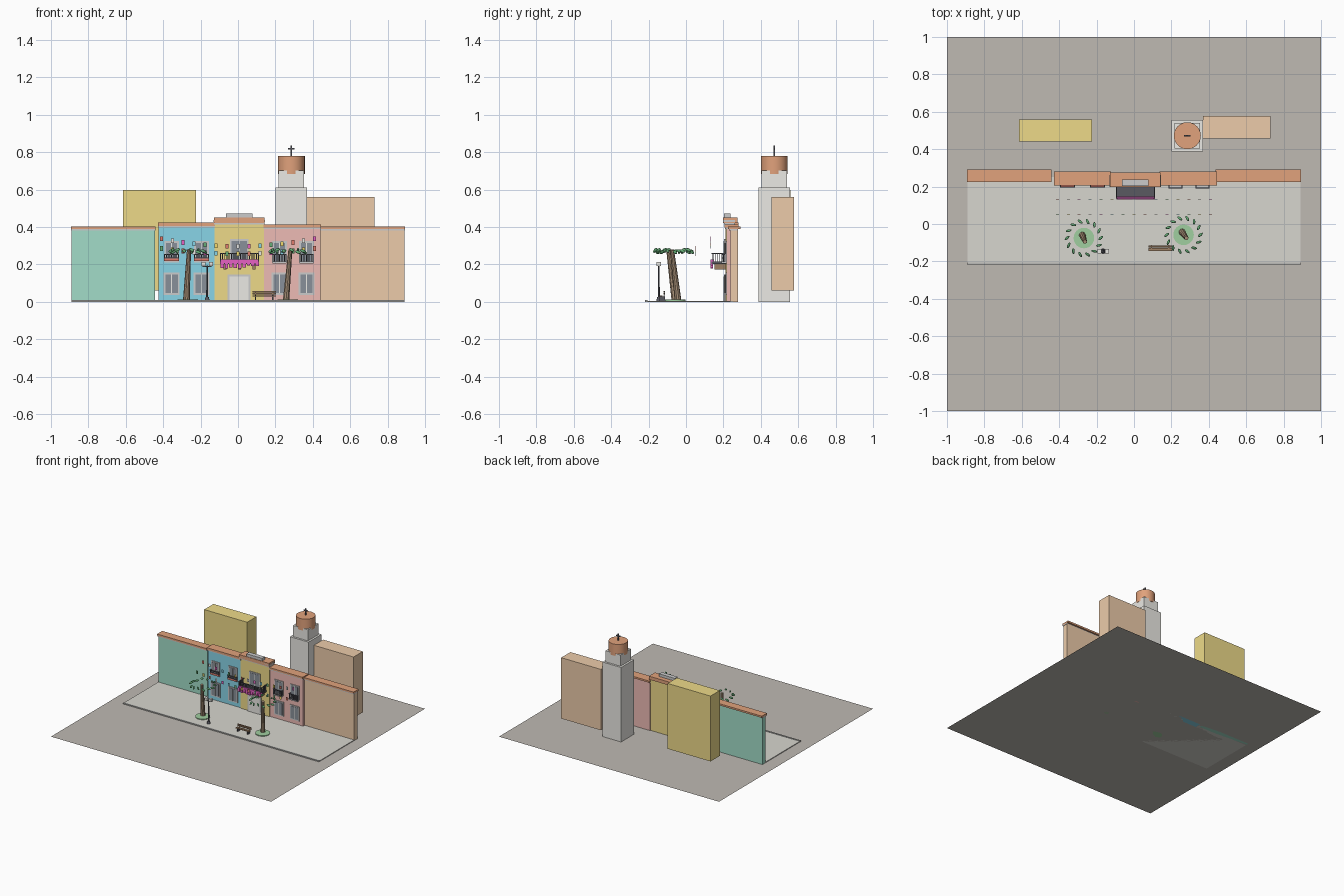
import bpy, math, random
from mathutils import Vector

if "Cube" in bpy.data.objects:
    bpy.data.objects.remove(bpy.data.objects["Cube"])

random.seed(4)
mats = {}
COL = dict(ground=(.52, .49, .45), plaza=(.68, .67, .62), curb=(.5, .5, .48), teal=(.36, .72, .58),
           blue=(.25, .66, .8), yellow=(.85, .7, .25), pink=(.85, .5, .46), peach=(.84, .6, .4),
           tile=(.75, .36, .2), white=(.83, .82, .78), dark=(.1, .1, .12), glass=(.25, .28, .32),
           stone=(.6, .61, .63), wood=(.35, .22, .13), trunk=(.42, .3, .2), leaf=(.13, .42, .18),
           grass=(.35, .62, .35), magenta=(.8, .12, .55), red=(.75, .2, .15), gold=(.9, .7, .15))


def paint(o, name, col):
    o.name = name
    if col not in mats:
        mats[col] = bpy.data.materials.new(col)
        mats[col].diffuse_color = (*COL[col], 1)
    o.data.materials.append(mats[col])
    return o


def box(name, x0, x1, y0, y1, z0, z1, col):
    bpy.ops.mesh.primitive_cube_add(size=1, location=((x0+x1)/2, (y0+y1)/2, (z0+z1)/2))
    o = bpy.context.object
    o.scale = (x1-x0, y1-y0, z1-z0)
    return paint(o, name, col)


def rod(name, a, b, r0, r1, col, n=12):
    a, b = Vector(a), Vector(b)
    d = b - a
    bpy.ops.mesh.primitive_cone_add(vertices=n, radius1=r0, radius2=r1, depth=d.length, location=(a+b)/2,
                                    rotation=d.to_track_quat('Z', 'Y').to_euler())
    o = bpy.context.object
    bpy.ops.object.shade_smooth_by_angle()
    return paint(o, name, col)


def ball(name, p, s, col, rot=(0, 0, 0)):
    bpy.ops.mesh.primitive_uv_sphere_add(segments=10, ring_count=6, radius=1, location=p, rotation=rot)
    o = bpy.context.object
    o.scale = s
    bpy.ops.object.shade_smooth()
    return paint(o, name, col)


# ground, plaza and kerb
bpy.ops.mesh.primitive_plane_add(size=2)
paint(bpy.context.object, "ground", "ground")
box("plaza", -.89, .89, -.21, .25, 0, .006, "plaza")
box("kerb", -.89, .89, -.22, -.207, 0, .009, "curb")

# row of facades: name, x range, y range, wall top, roof top, colour
for n, x0, x1, y0, y1, z, top, c in [
        ("teal_house", -.89, -.445, .237, .278, .388, .404, "teal"),
        ("blue_house", -.425, -.125, .217, .268, .405, .424, "blue"),
        ("yellow_house", -.125, .14, .21, .262, .42, .45, "yellow"),
        ("pink_house", .14, .44, .217, .268, .397, .413, "pink"),
        ("peach_house", .44, .89, .237, .278, .388, .404, "peach")]:
    box(n, x0, x1, y0, y1, 0, z, c)
    box(n + "_cornice", x0-.003, x1+.003, y0-.008, y1, z-.006, z+.002, "stone")
    box(n + "_roof", x0-.003, x1+.003, y0-.012, y1+.014, z+.002, top, "tile")
box("yellow_upper_cornice", -.13, .145, .198, .262, .428, .437, "stone")
box("parapet_crest", -.065, .078, .202, .238, .44, .472, "stone")


def window(name, x, w, z0, z1, y):
    box(name + "_frame", x-w/2, x+w/2, y-.006, y+.003, z0, z1, "stone")
    box(name + "_glass", x-w/2+.009, x+w/2-.009, y-.008, y, z0+.009, z1-.009, "glass")
    box(name + "_mullion", x-.002, x+.002, y-.010, y, z0+.009, z1-.009, "white")


def railing(name, x0, x1, y0, y1, z0, z1, n):
    # top and bottom rails with balusters on three sides
    for z in (z0, z1-.005):
        box(name + "_rail", x0, x1, y0, y0+.005, z, z+.005, "dark")
        for x in (x0, x1-.005):
            box(name + "_side_rail", x, x+.005, y0, y1, z, z+.005, "dark")
    for i in range(n):
        x = x0 + .003 + (x1-x0-.006)*i/(n-1)
        box(name + "_baluster", x-.002, x+.002, y0+.001, y0+.004, z0, z1, "dark")
    m = max(2, n//3)
    for i in range(1, m):
        y = y0 + (y1-y0)*i/m
        for x in (x0, x1-.004):
            box(name + "_side_baluster", x, x+.004, y-.002, y+.002, z0, z1, "dark")


# windows of the side houses
for h, xs in (("blue", (-.355, -.195)), ("pink", (.222, .366))):
    for x in xs:
        window(h + "_lower_window", x, .084, .038, .156, .217)
        window(h + "_upper_window", x, .078, .21, .325, .217)
        if h == "blue":
            box("window_box", x-.04, x+.04, .198, .217, .218, .232, "red")
            railing("window_rail", x-.04, x+.04, .196, .217, .232, .255, 9)
        else:
            box("small_balcony", x-.038, x+.038, .19, .217, .205, .212, "stone")
            railing("small_rail", x-.038, x+.038, .19, .217, .212, .255, 9)

# central door, balcony and flowers
box("door_surround", -.056, .066, .203, .212, 0, .146, "stone")
box("door", -.045, .055, .2, .212, 0, .135, "white")
window("balcony_door", .007, .1, .21, .335, .21)
box("balcony_floor", -.095, .112, .137, .215, .203, .212, "dark")
for x in (-.07, .007, .085):
    box("balcony_bracket", x-.008, x+.008, .152, .215, .172, .204, "wood")
railing("balcony_rail", -.095, .112, .137, .212, .212, .262, 22)
box("flower_box", -.09, .107, .132, .148, .207, .228, "magenta")
for i in range(9):
    x = -.085 + i*.0235
    z = random.uniform(.178, .196)
    box("hanging_flowers", x-.009, x+.009, .13, .144, z, .215, "magenta")

# two strings of flags
hues = ["red", "gold", "leaf", "blue", "magenta", "white"]
for y, z, dip in ((.132, .35, .04), (.052, .298, .028)):
    for i in range(15):
        t = i/14*2 - 1
        x, zz = .41*t, z - dip*(1-t*t)
        box("flag", x-.008, x+.008, y-.001, y+.001, zz-.025, zz, hues[(i*5 + int(y*50)) % 6])

# distant blocks and bell tower
box("back_block_yellow", -.615, -.225, .44, .56, .06, .597, "yellow")
box("back_block_peach", .37, .73, .458, .578, .06, .56, "peach")
X, Y = .285, .472
box("tower", X-.084, X+.084, Y-.084, Y+.084, 0, .612, "white")
box("belfry", X-.068, X+.068, Y-.068, Y+.068, .612, .703, "white")
rod("tower_cap", (X, Y, .685), (X, Y, .78), .072, .072, "tile", 24)
box("cross_post", X-.004, X+.004, Y-.004, Y+.004, .775, .835, "dark")
box("cross_bar", X-.018, X+.018, Y-.004, Y+.004, .814, .822, "dark")

# palm trees with rings of leaves
for bx, by, tx, ty in ((-.268, -.075, -.262, -.095), (.265, -.058, .28, -.075)):
    rod("palm_bed", (bx, by, 0), (bx, by, .012), .055, .055, "grass", 24)
    rod("palm_trunk", (bx-.008, by+.015, .01), (tx, ty, .28), .018, .011, "trunk", 10)
    for i in range(14):
        a = i*math.tau/14
        ball("palm_leaf", (bx+.09*math.cos(a), by+.09*math.sin(a), .272+.006*(i % 3-1)),
             (.017, .007, .008), "leaf", (0, .35, a + .7))

# twin street lamp
LX, LY = -.165, -.145
rod("lamp_base", (LX, LY, .004), (LX, LY, .026), .014, .009, "dark")
rod("lamp_post", (LX, LY, .02), (LX, LY, .195), .005, .004, "dark")
box("lamp_arm", LX-.024, LX+.024, LY-.003, LY+.003, .186, .192, "dark")
for s in (-1, 1):
    box("lantern", LX+s*.02-.011, LX+s*.02+.011, LY-.012, LY+.012, .192, .214, "white")

# bench
for i in range(3):
    box("bench_seat_slat", .077, .202, -.144+i*.009, -.137+i*.009, .03, .035, "wood")
for z in (.04, .051):
    box("bench_back_slat", .077, .202, -.119, -.114, z, z+.008, "wood")
for x in (.09, .182):
    box("bench_leg", x, x+.007, -.142, -.116, .005, .03, "dark")
    box("bench_back_post", x, x+.007, -.115, -.112, .005, .058, "dark")

for m in bpy.data.materials:
    if m.users and not m.is_grease_pencil:
        m.use_nodes = True
        m.node_tree.nodes["Principled BSDF"].inputs["Base Color"].default_value = m.diffuse_color
